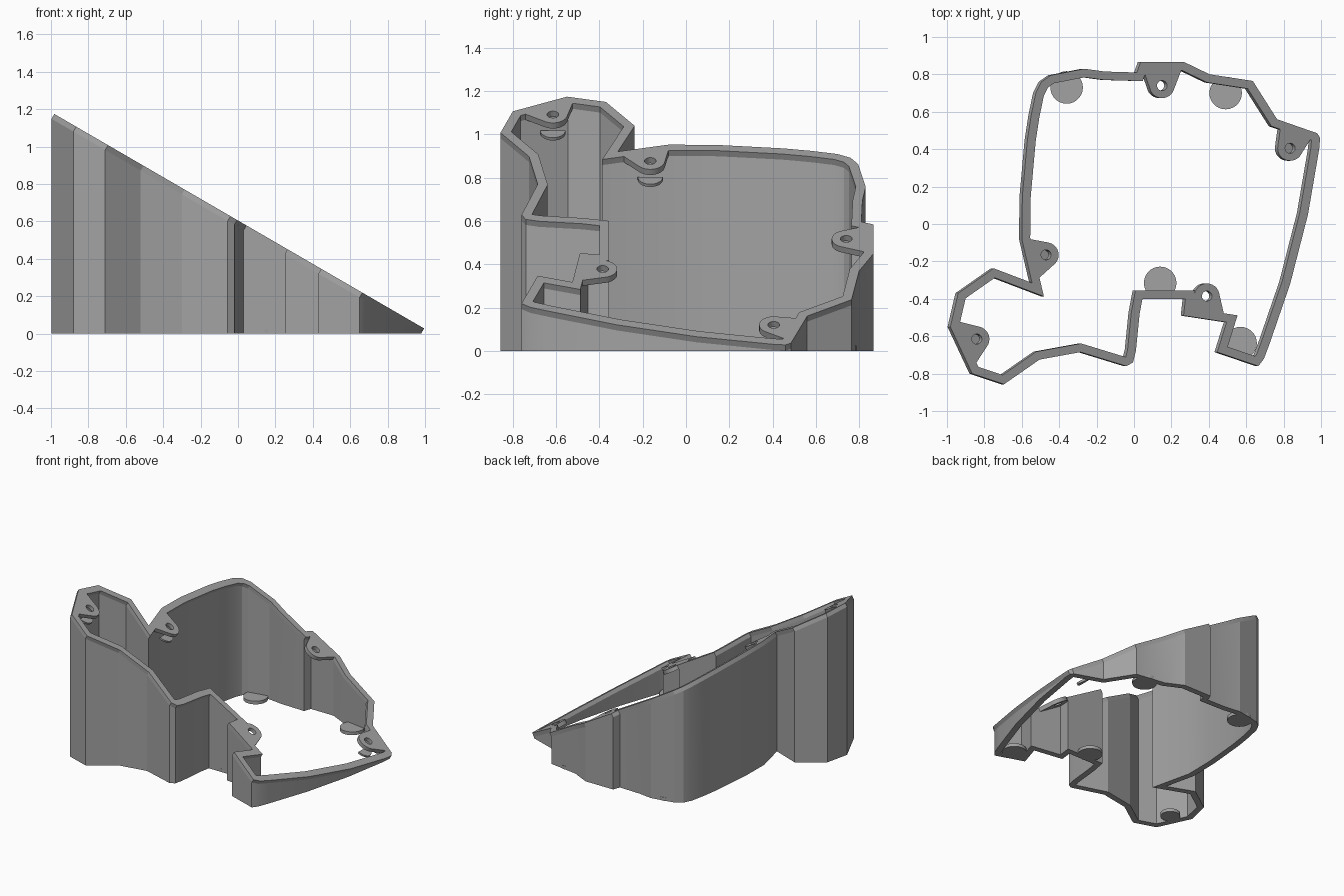
import bpy, bmesh, math
from mathutils import Vector
from mathutils.geometry import convex_hull_2d

cube = bpy.data.objects.get("Cube")
if cube:
    bpy.data.objects.remove(cube, do_unlink=True)

grey = bpy.data.materials.new("plain grey")
grey.use_nodes = True
colour = (0.36, 0.36, 0.36, 1)
grey.diffuse_color = colour
grey.node_tree.nodes["Principled BSDF"].inputs["Base Color"].default_value = colour

WALL = 0.045          # wall thickness
RIM = 0.03            # rim thickness, measured square to the slope
SLOPE = 0.58
NORMAL = Vector((SLOPE, 0, 1)).normalized()


def slope_z(x):
    return max(0.0, 0.57 - SLOPE * x)


def on_slope(low, high):
    """Place a flat shape parallel to the sloped opening."""
    def place(x, y, top):
        return Vector((x, y, slope_z(x))) + NORMAL * (high if top else low)
    return place


def wall_place(x, y, top):
    return Vector((x, y, slope_z(x) if top else 0))


def floor_place(x, y, top):
    return Vector((x, y, 0.025 if top else 0))


def slab(name, loops, place):
    """Fill 2D loops (outer edge, then holes) and move the two faces into place."""
    curve = bpy.data.curves.new(name, 'CURVE')
    curve.dimensions = '2D'
    curve.fill_mode = 'BOTH'
    curve.extrude = 0.5
    for loop in loops:
        spline = curve.splines.new('POLY')
        spline.points.add(len(loop) - 1)
        for point, (x, y) in zip(spline.points, loop):
            point.co = (x, y, 0, 1)
        spline.use_cyclic_u = True
    temp = bpy.data.objects.new(name + " outline", curve)
    bpy.context.collection.objects.link(temp)
    graph = bpy.context.evaluated_depsgraph_get()
    mesh = bpy.data.meshes.new_from_object(temp.evaluated_get(graph))
    bpy.data.objects.remove(temp, do_unlink=True)
    bm = bmesh.new()
    bm.from_mesh(mesh)
    bmesh.ops.remove_doubles(bm, verts=bm.verts, dist=0.0005)
    for v in bm.verts:
        v.co = place(v.co.x, v.co.y, v.co.z > 0)
    bmesh.ops.recalc_face_normals(bm, faces=bm.faces)
    bm.to_mesh(mesh)
    bm.free()
    mesh.materials.clear()
    mesh.materials.append(grey)
    obj = bpy.data.objects.new(name, mesh)
    bpy.context.collection.objects.link(obj)
    bpy.ops.object.select_all(action='DESELECT')
    obj.select_set(True)
    bpy.context.view_layer.objects.active = obj
    bpy.ops.object.shade_smooth_by_angle(angle=math.radians(18))
    return obj


def arc(cx, cy, r, start=0, sweep=360, n=28):
    steps = n if sweep == 360 else n - 1
    return [(cx + r * math.cos(math.radians(start + sweep * i / steps)),
             cy + r * math.sin(math.radians(start + sweep * i / steps)))
            for i in range(n)]


def inset(loop, d):
    """Mitred offset towards the inside of a clockwise loop."""
    result = []
    for i, p in enumerate(loop):
        a, p, b = Vector(loop[i - 1]), Vector(p), Vector(loop[(i + 1) % len(loop)])
        e, f = (p - a).normalized(), (b - p).normalized()
        n1, n2 = Vector((e.y, -e.x)), Vector((f.y, -f.x))
        q = p + (n1 + n2) * (d / (1 + n1.dot(n2)))
        result.append((q.x, q.y))
    return result


# Outer edge of the shell, clockwise from the back
outline = [
    (-0.585, 0.45), (-0.565, 0.58), (-0.54, 0.70), (-0.51, 0.76), (-0.46, 0.795),
    (-0.28, 0.83), (-0.17, 0.815), (0, 0.81), (0.02, 0.865), (0.255, 0.865),
    (0.39, 0.80), (0.62, 0.765), (0.75, 0.56), (0.965, 0.485), (0.98, 0.46),
    (0.975, 0.40), (0.915, 0.05), (0.82, -0.32), (0.71, -0.64), (0.68, -0.72),
    (0.65, -0.76), (0.43, -0.685), (0.48, -0.525), (0.25, -0.49), (0.26, -0.40),
    (0.03, -0.40), (0.015, -0.48), (-0.005, -0.68), (-0.02, -0.74), (-0.055, -0.76),
    (-0.30, -0.685), (-0.52, -0.725), (-0.71, -0.857), (-0.88, -0.80), (-0.997, -0.55),
    (-0.955, -0.37), (-0.765, -0.237), (-0.56, -0.315), (-0.615, -0.08), (-0.612, 0.15),
]
inner = inset(outline, WALL)
slab("shell_wall", [outline, inner], wall_place)
slab("sloped_rim", [outline, inner], on_slope(0, RIM))

# Screw tabs: hole centre, then two points where the tab meets the wall
tabs = {
    "left_tab": ((-0.485, -0.165), (-0.575, -0.08), (-0.535, -0.30)),
    "corner_tab": ((-0.855, -0.615), (-0.96, -0.52), (-0.87, -0.76)),
    "back_tab": ((0.135, 0.74), (0.03, 0.84), (0.245, 0.84)),
    "right_tab": ((0.82, 0.405), (0.77, 0.53), (0.94, 0.47)),
    "front_tab": ((0.375, -0.385), (0.27, -0.47), (0.47, -0.50)),
}
for name, (centre, a, b) in tabs.items():
    points = arc(*centre, 0.067) + [a, b]
    hull = [points[i] for i in convex_hull_2d(points)]
    slab(name, [hull, arc(*centre, 0.027, n=20)], on_slope(0, RIM))

# Small half-moon ledges under three of the tabs
for name in ("left_tab", "corner_tab", "right_tab"):
    slab(name + "_ledge", [arc(*tabs[name][0], 0.058, -90, 180)], on_slope(-0.07, -0.055))

# Round feet set into the foot of the wall
feet = {
    "back_left_foot": (-0.36, 0.73), "back_right_foot": (0.49, 0.70),
    "front_foot": (0.14, -0.315), "front_right_foot": (0.57, -0.637),
    "corner_foot": (-0.855, -0.62),
}
for name, (x, y) in feet.items():
    slab(name, [arc(x, y, 0.07 if name == "corner_foot" else 0.087)], floor_place)
